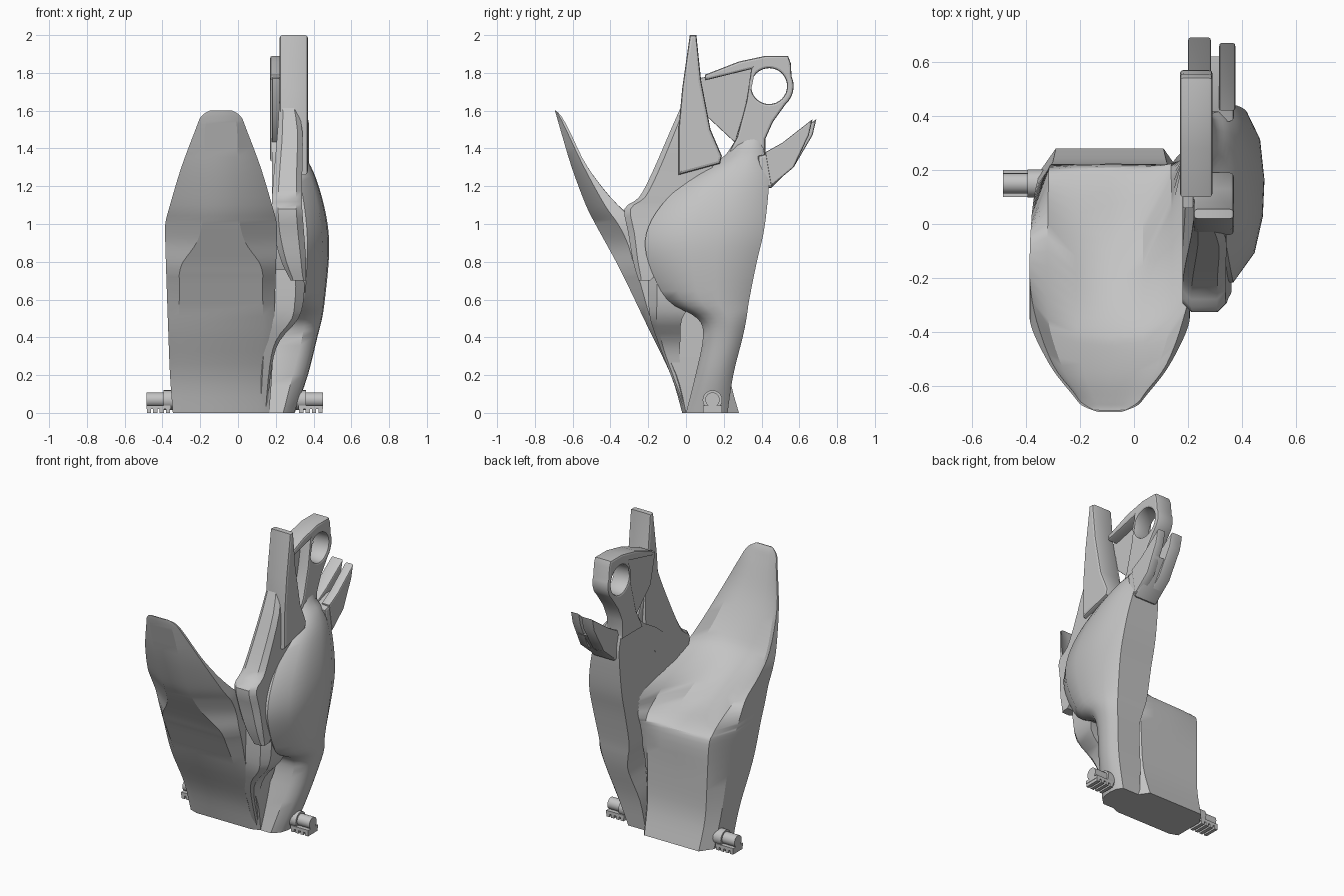
import bpy, bmesh, math
from mathutils import Matrix

cube = bpy.data.objects.get("Cube")
if cube:
    bpy.data.objects.remove(cube, do_unlink=True)

grey = bpy.data.materials.new("plain_grey")
grey.use_nodes = True
grey.diffuse_color = (0.55, 0.55, 0.55, 1)
grey.node_tree.nodes["Principled BSDF"].inputs["Base Color"].default_value = grey.diffuse_color


def finish(name, mesh, angle=35):
    obj = bpy.data.objects.new(name, mesh)
    bpy.context.collection.objects.link(obj)
    mesh.materials.clear()
    mesh.materials.append(grey)
    bpy.ops.object.select_all(action="DESELECT")
    obj.select_set(True)
    bpy.context.view_layer.objects.active = obj
    bpy.ops.object.shade_smooth_by_angle(angle=math.radians(angle))
    return obj


def spline_rows(rows, steps=4):
    """Smooth interpolation between the rows of section measurements."""
    out = []
    for i in range(len(rows) - 1):
        a, b = rows[max(i - 1, 0)], rows[i]
        c, d = rows[i + 1], rows[min(i + 2, len(rows) - 1)]
        for s in range(steps):
            t = s / steps
            out.append([q + 0.5 * t * (r - p + t * (2 * p - 5 * q + 4 * r - u + t * (3 * (q - r) + u - p)))
                        for p, q, r, u in zip(a, b, c, d)])
    return out + [list(rows[-1])]


def loft(name, rings, angle=35):
    bm = bmesh.new()
    loops = [[bm.verts.new(p) for p in ring] for ring in rings]
    n = len(loops[0])
    for lo, hi in zip(loops, loops[1:]):
        for i in range(n):
            bm.faces.new((lo[i], lo[(i + 1) % n], hi[(i + 1) % n], hi[i]))
    bm.faces.new(loops[0][::-1])
    bm.faces.new(loops[-1])
    bmesh.ops.recalc_face_normals(bm, faces=bm.faces)
    mesh = bpy.data.meshes.new(name)
    bm.to_mesh(mesh)
    bm.free()
    return finish(name, mesh, angle)


def chamfered_loft(name, rows):
    """Rows of height, front y, back y, inner x, outer x; front corners cut."""
    rings = []
    for z, yf, yb, xi, xo in spline_rows(rows, 3):
        c = .2 * min(yb - yf, xo - xi)
        rings.append([(x, y, z) for x, y in ((xi + c, yf), (xo - c, yf), (xo, yf + c),
                                             (xo, yb), (xi, yb), (xi, yf + c))])
    return loft(name, rings)


def plate(name, outline, x0, x1, bevel=0.015, hole=None):
    """Side outline in (y, z), extruded from x0 to x1, with an optional hole."""
    curve = bpy.data.curves.new(name, "CURVE")
    curve.dimensions = "2D"
    curve.fill_mode = "BOTH"
    loops = [outline]
    if hole:
        cy, cz, r = hole
        loops.append([(cy + r * math.cos(k * math.tau / 32), cz + r * math.sin(k * math.tau / 32))
                      for k in range(32)])
    for pts in loops:
        s = curve.splines.new("POLY")
        s.points.add(len(pts) - 1)
        for p, (y, z) in zip(s.points, pts):
            p.co = (y, z, 0, 1)
        s.use_cyclic_u = True
    curve.extrude = (x1 - x0) / 2 - bevel
    curve.bevel_depth = bevel
    curve.bevel_resolution = 1
    curve.offset = -bevel
    temp = bpy.data.objects.new(name + "_outline", curve)
    mesh = bpy.data.meshes.new_from_object(temp)
    bpy.data.objects.remove(temp)
    mesh.transform(Matrix(((0, 0, 1, (x0 + x1) / 2), (1, 0, 0, 0), (0, 1, 0, 0), (0, 0, 0, 1))))
    return finish(name, mesh)


def box(name, centre, size):
    bm = bmesh.new()
    bmesh.ops.create_cube(bm, size=1, matrix=Matrix.Translation(centre) @ Matrix.Diagonal((*size, 1)))
    mesh = bpy.data.meshes.new(name)
    bm.to_mesh(mesh)
    bm.free()
    return finish(name, mesh)


def rod(name, x0, x1, y, z, r):
    bm = bmesh.new()
    bmesh.ops.create_cone(bm, cap_ends=True, segments=24, radius1=r, radius2=r, depth=abs(x1 - x0),
                          matrix=Matrix.Translation(((x0 + x1) / 2, y, z)) @ Matrix.Rotation(math.pi / 2, 4, "Y"))
    mesh = bpy.data.meshes.new(name)
    bm.to_mesh(mesh)
    bm.free()
    return finish(name, mesh)


# Scoop: height, front y, front side y, ridge half width, half width,
# then back y at the outer edge, outer bowl, centre, inner bowl and arm side
scoop_rows = [
    (0, -.02, .0, .2, .255, .2, .28, .28, .28, .2),
    (.2, -.08, -.05, .2, .27, .15, .23, .23, .23, .15),
    (.45, -.2, -.17, .22, .28, .1, .22, .22, .22, .16),
    (.68, -.31, -.24, .22, .288, .04, .21, .22, .22, .22),
    (.74, -.34, -.26, .22, .29, .01, .17, .17, .22, .25),
    (.8, -.37, -.28, .2, .292, -.02, .09, -.05, .17, .28),
    (.9, -.425, -.31, .13, .295, -.08, -.1, -.27, .0, .3),
    (1, -.48, -.36, .1, .295, -.22, -.32, -.40, -.3, -.2),
    (1.1, -.53, -.43, .095, .27, -.36, -.43, -.47, -.43, -.36),
    (1.3, -.605, -.54, .09, .21, -.52, -.555, -.575, -.555, -.52),
    (1.5, -.665, -.635, .085, .135, -.62, -.64, -.65, -.64, -.62),
    (1.57, -.685, -.67, .07, .105, -.66, -.67, -.675, -.67, -.66),
    (1.6, -.695, -.69, .045, .06, -.688, -.689, -.69, -.689, -.688)]
rings = []
for z, yf, ys, hc, w, y_out, y_bowl, y_mid, y_in, y_arm in spline_rows(scoop_rows):
    c = -.09
    ring = [(-w, ys), (-hc, yf), (hc, yf), (w, ys), (w, y_arm), (.78 * w, y_in),
            (.42 * w, y_mid + .25 * (y_in - y_mid)), (0, y_mid),
            (-.42 * w, y_mid + .25 * (y_bowl - y_mid)), (-.78 * w, y_bowl), (-w, y_out)]
    rings.append([(c + x, y, z) for x, y in ring])
loft("scoop", rings, 28)

# Curved side arm: height, front y, back y, inner x, outer x
arm_rows = [
    (0, .0, .22, .14, .30), (.2, .05, .25, .16, .37), (.4, .09, .30, .21, .42),
    (.5, .06, .32, .2, .445), (.6, -.1, .335, .18, .46), (.8, -.2, .375, .18, .48),
    (.95, -.21, .41, .18, .48), (1.1, -.13, .43, .18, .455), (1.25, .03, .44, .18, .41),
    (1.35, .19, .42, .18, .36), (1.41, .24, .41, .18, .31), (1.46, .27, .42, .19, .285)]
rings = []
for z, yf, yb, xi, xo in spline_rows(arm_rows):
    d, w = yb - yf, xo - xi
    rings.append([(xi, yf, z), (xi + .62 * w, yf, z), (xo - .12 * w, yf + .18 * d, z),
                  (xo - .02 * w, yf + .4 * d, z), (xo, yf + .62 * d, z),
                  (xo - .05 * w, yf + .85 * d, z), (xo - .2 * w, yb, z), (xi, yb, z)])
loft("side_arm", rings)

# Strut and flared panel joining the scoop to the arm
chamfered_loft("side_strut", [
    (.02, -.01, .03, .11, .155), (.25, -.1, -.03, .12, .18), (.38, -.15, -.03, .12, .22),
    (.5, -.19, -.02, .12, .32), (.62, -.2, .05, .12, .35), (.76, -.2, .05, .12, .35)])
chamfered_loft("flared_panel", [
    (.7, -.25, -.19, .28, .36), (.8, -.28, -.1, .23, .36), (.95, -.305, .0, .19, .35),
    (1.08, -.325, .05, .18, .34), (1.14, -.25, .08, .18, .34), (1.27, -.18, .14, .19, .34),
    (1.5, -.08, .12, .21, .34), (1.68, 0, .09, .22, .3)])

# Upright blade
plate("upright_blade", [(.02, 2), (.055, 2), (.08, 1.76), (.13, 1.5), (.19, 1.36), (.18, 1.32),
                        (-.04, 1.26), (-.04, 1.5), (-.02, 1.72)], .22, .37)

# Hook with an eye, and the thin web behind it
eye = (.44, 1.73)
arc = [(eye[0] + .13 * math.cos(a), eye[1] + .13 * math.sin(a))
       for a in (math.radians(d) for d in range(24, -50, -12))]
plate("eye_hook", [(.1, 1.76), (.1, 1.79), (.28, 1.86), (.42, 1.89), (.54, 1.89), (.555, 1.85)] + arc +
      [(.46, 1.54), (.42, 1.45), (.42, 1.33), (.2, 1.33), (.27, 1.46), (.32, 1.65), (.345, 1.82)],
      .17, .29, .012, (*eye, .095))
plate("thin_web", [(.06, 1.77), (.36, 1.83), (.31, 1.6), (.26, 1.43), (.11, 1.57)], .18, .22, .005)

# Forked rear spike
plate("spike_base", [(.38, 1.36), (.42, 1.37), (.51, 1.4), (.62, 1.4), (.54, 1.28), (.45, 1.19), (.4, 1.2)],
      .2, .37)
for name, x0, x1, reach in (("inner_prong", .2, .285, .69), ("outer_prong", .315, .375, .67)):
    plate(name, [(.42, 1.38), (.51, 1.43), (reach, 1.555), (reach - .02, 1.47), (.57, 1.3), (.45, 1.2)],
          x0, x1, .008)

# Pivot pins with toothed foot plates
for side, tip, root, y in (("right", -.485, -.3, .15), ("left", .45, .25, .14)):
    out = math.copysign(1, tip)
    rod(side + "_pin", tip, root, y, .07, .038)
    rod(side + "_collar", tip - out * .09, root, y, .068, .052)
    box(side + "_foot_plate", (tip - out * .065, y, .03), (.13, .1, .02))
    for k in range(4):
        box(f"{side}_tooth_{k + 1}", (tip - out * (.013 + k * .034), y, .011), (.022, .1, .022))
